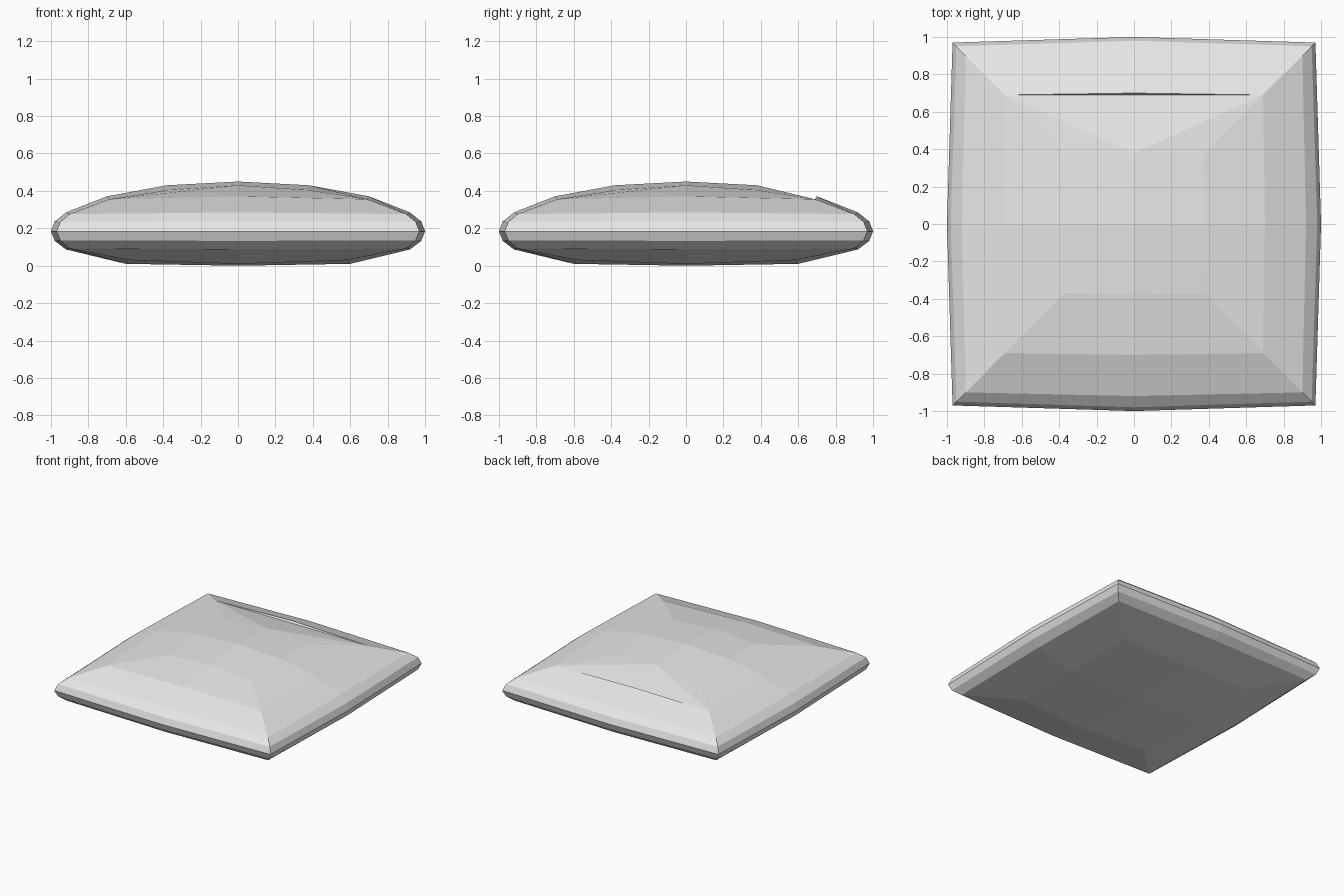
import bpy, bmesh

if "Cube" in bpy.data.objects:
    bpy.data.objects.remove(bpy.data.objects["Cube"])

# Rings of the cushion: (mid-edge reach, mid-edge z, corner reach, corner z)
RINGS = [
    (0.60, 0.010, 0.58, 0.030),
    (0.92, 0.087, 0.90, 0.092),
    (0.98, 0.133, 0.95, 0.135),
    (1.00, 0.184, 0.97, 0.184),
    (0.98, 0.236, 0.95, 0.234),
    (0.92, 0.285, 0.90, 0.276),
    (0.70, 0.371, 0.69, 0.355),
    (0.38, 0.430, 0.37, 0.405),
]
DIRS = [(1, 0), (1, 1), (0, 1), (-1, 1), (-1, 0), (-1, -1), (0, -1), (1, -1)]

bm = bmesh.new()
rings = []
for mid, mz, cor, cz in RINGS:
    ring = []
    for dx, dy in DIRS:
        r, z = (cor, cz) if dx and dy else (mid, mz)
        ring.append(bm.verts.new((dx * r, dy * r, z)))
    rings.append(ring)

# Side bands, with the back upper panel creased straight between its corners
for k in range(len(rings) - 1):
    lo, hi = rings[k], rings[k + 1]
    for i in range(8):
        j = (i + 1) % 8
        if k == 6 and i in (1, 2):
            continue
        bm.faces.new((lo[i], lo[j], hi[j], hi[i]))
lo, hi = rings[6], rings[7]
for tri in ((lo[1], lo[2], lo[3]), (lo[1], lo[3], hi[2]),
            (lo[1], hi[2], hi[1]), (lo[3], hi[3], hi[2])):
    bm.faces.new(tri)

# Bottom and top caps: four quads meeting at the centre
bottom = bm.verts.new((0, 0, 0.0))
top = bm.verts.new((0, 0, 0.45))
for i in range(0, 8, 2):
    a, b, c = i, i + 1, (i + 2) % 8
    bm.faces.new((top, rings[-1][a], rings[-1][b], rings[-1][c]))
    bm.faces.new((bottom, rings[0][c], rings[0][b], rings[0][a]))

mesh = bpy.data.meshes.new("cushion")
bm.to_mesh(mesh)
bm.free()
cushion = bpy.data.objects.new("cushion", mesh)
bpy.context.collection.objects.link(cushion)

mat = bpy.data.materials.new("light grey fabric")
mat.diffuse_color = (0.8, 0.8, 0.8, 1)
mat.use_nodes = True
mat.node_tree.nodes["Principled BSDF"].inputs["Base Color"].default_value = mat.diffuse_color
mesh.materials.append(mat)
